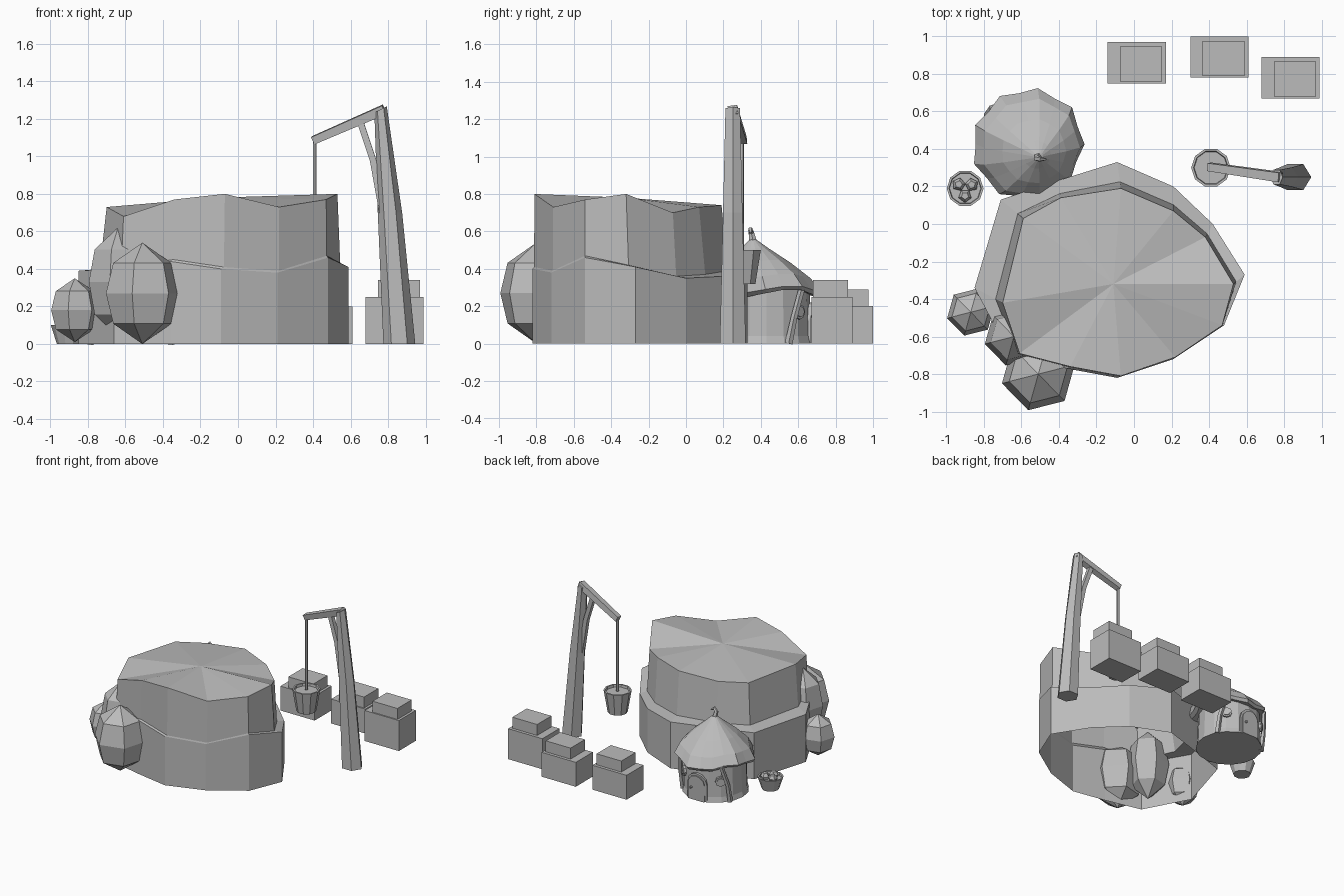
import bpy
import bmesh
import math
from math import sin, cos, pi, radians
from mathutils import Vector

default_cube = bpy.data.objects.get("Cube")
if default_cube:
    bpy.data.objects.remove(default_cube, do_unlink=True)

# One plain grey for everything
grey = bpy.data.materials.new("plain grey")
grey.use_nodes = True
grey.diffuse_color = (0.5, 0.5, 0.5, 1)
grey.node_tree.nodes["Principled BSDF"].inputs["Base Color"].default_value = (0.5, 0.5, 0.5, 1)


def finish(name, bm):
    """Turn a bmesh into a named, flat shaded object."""
    bmesh.ops.recalc_face_normals(bm, faces=bm.faces)
    mesh = bpy.data.meshes.new(name)
    bm.to_mesh(mesh)
    bm.free()
    mesh.materials.append(grey)
    obj = bpy.data.objects.new(name, mesh)
    bpy.context.collection.objects.link(obj)
    return obj


def loft(name, rings, start=None, end=None, loop=False):
    """Skin rings of points; start and end are 'cap' or an apex point."""
    bm = bmesh.new()
    rows = [[bm.verts.new(p) for p in ring] for ring in rings]
    pairs = list(zip(rows, rows[1:]))
    if loop:
        pairs.append((rows[-1], rows[0]))
    for a, b in pairs:
        for i in range(len(a)):
            j = (i + 1) % len(a)
            bm.faces.new((a[i], a[j], b[j], b[i]))
    for row, close in ((rows[0], start), (rows[-1], end)):
        if close == "cap":
            bm.faces.new(row)
        elif close is not None:
            apex = bm.verts.new(close)
            for i in range(len(row)):
                bm.faces.new((row[i], row[(i + 1) % len(row)], apex))
    return finish(name, bm)


def ring(center, rx, ry=None, sides=12, turn=0.0):
    ry = rx if ry is None else ry
    x, y, z = center
    return [(x + rx * cos(turn + 2 * pi * i / sides),
             y + ry * sin(turn + 2 * pi * i / sides), z) for i in range(sides)]


def tube(name, path, radii, sides=6):
    """Round or square bar along a path."""
    pts = [Vector(p) for p in path]
    rings = []
    for i, p in enumerate(pts):
        axis = (pts[min(i + 1, len(pts) - 1)] - pts[max(i - 1, 0)]).normalized()
        side = axis.cross(Vector((0, 1, 0.1))).normalized()
        other = axis.cross(side)
        rings.append([p + radii[i] * (side * cos(2 * pi * (k + 0.5) / sides)
                      + other * sin(2 * pi * (k + 0.5) / sides)) for k in range(sides)])
    return loft(name, rings, "cap", "cap")


def box(name, x0, x1, y0, y1, z0, z1):
    corners = [(x0, y0), (x1, y0), (x1, y1), (x0, y1)]
    return loft(name, [[(x, y, z) for x, y in corners] for z in (z0, z1)], "cap", "cap")


# Two-tier cliff: outer wall, ledge, upper wall and fanned top
lower = [(-.09, .33, .38), (.21, .2, .36), (.42, 0, .35), (.59, -.27, .41),
         (.48, -.54, .46), (.21, -.72, .38), (-.09, -.82, .4), (-.36, -.77, .44),
         (-.66, -.7, .4), (-.85, -.34, .39), (-.71, .13, .38), (-.41, .23, .38)]
upper = [(-.07, .19, .74), (.21, .07, .73), (.38, -.07, .7), (.53, -.32, .8),
         (.47, -.54, .77), (.22, -.71, .73), (-.07, -.81, .8), (-.34, -.76, .77),
         (-.61, -.69, .68), (-.7, -.42, .73), (-.59, .03, .72), (-.39, .14, .72)]
ground = [(x, y, 0) for x, y, z in lower]
foot = [(u[0] * .75 + l[0] * .25, u[1] * .75 + l[1] * .25, l[2] + .01)
        for u, l in zip(upper, lower)]
loft("cliff", [ground, lower, foot, upper], end=(-.11, -.32, .78))

# Boulders leaning on the cliff
boulders = [("front", -.51, -.8, .27, .2, .27), ("middle", -.64, -.6, .33, .16, .29),
            ("side", -.87, -.47, .18, .13, .17)]
for label, x, y, z, r, h in boulders:
    rows = [ring((x, y, z + h * k), r * math.sqrt(1 - k * k), sides=6, turn=.25)
            for k in (-.6, 0, .6)]
    loft(label + "_boulder", rows, (x, y, z - h), (x, y, z + h))

# Stepped crates
crates = [("first", -.14, .75, 0, .2), ("second", .3, .78, 0, .2), ("third", .68, .67, 0, .25)]
for label, x, y, z, h in crates:
    box(label + "_crate", x, x + .31, y, y + .22, z, h)
    box(label + "_crate_lid", x + .065, x + .29, y + .01, y + .195, h, h + .09)

# Crane with beam, brace, rope and bucket
post = [(.86, .25, 0, .085, .08), (.81, .25, .7, .065, .06), (.76, .25, 1.25, .033, .045)]
rows = [ring((x, y, z), a, b, 6) for x, y, z, a, b in post]
rows[-1] = [(x, y, z + (x - .76) * .5) for x, y, z in rows[-1]]
loft("crane_post", rows, "cap", "cap")
tube("crane_beam", [(.78, .25, 1.25), (.4, .305, 1.085)], [.036, .03], 4)
tube("crane_brace", [(.65, .27, 1.19), (.72, .26, .98), (.77, .25, .7)], [.024] * 3, 4)
tube("crane_rope", [(.41, .3, 1.09), (.41, .3, .49)], [.011] * 2)


def pail(name, x, y, z0, z1, r0, r1, sides):
    rows = [ring((x, y, z), r, sides=sides) for z, r in
            ((z0, r0), (z1, r1), (z1, r1 * .88), (z1 - .02, r1 * .85))]
    return loft(name, rows, "cap", "cap")


pail("crane_bucket", .41, .3, .32, .5, .075, .105, 10)

# Fruit basket beside the hut
pail("fruit_basket", -.9, .19, 0, .1, .065, .098, 10)
for n in range(3):
    a = 2 * pi * n / 3 + .5
    x, y = -.9 + .04 * cos(a), .19 + .04 * sin(a)
    rows = [ring((x, y, z), r, sides=5, turn=a) for z, r in ((.08, .03), (.1, .036), (.125, .02))]
    loft("fruit", rows, "cap", "cap")

# Round hut walls
hut = Vector((-.57, .43, 0))
loft("hut_wall", [ring(hut + Vector((0, 0, z)), r, sides=16)
                  for z, r in ((0, .25), (.04, .24), (.34, .23))], "cap", "cap")

# Scalloped roof, its tip pulled toward the cliff
profile = [(.27, .27), (.29, .29), (.36, .255), (.44, .17), (.51, .075), (.55, .025)]
rows = []
for n, (z, r) in enumerate(profile):
    k = (z - .27) / .28
    row = []
    for i in range(18):
        a = 2 * pi * i / 18
        wave = 1 + (.045 * cos(9 * a) + .02 * sin(2 * a)) * (1 - k)
        row.append((hut.x + .06 * k + r * wave * cos(a),
                    hut.y - .07 * k + r * wave * sin(a),
                    z + .02 * sin(a * 3) * (1 - k)))
    rows.append(row)
loft("hut_roof", rows, (hut.x, hut.y, .32), (-.51, .36, .565))
tube("roof_curl", [(-.51, .36, .54), (-.52, .35, .59), (-.5, .345, .61), (-.47, .345, .59)],
     [.022, .016, .014, .006], 5)


def on_wall(angle, radius, z):
    return hut + Vector((radius * cos(angle), radius * sin(angle), z))


def arch(name, angle, wide, z0, z1, r0, r1):
    """Raised plate curved with the wall, round at the top."""
    outline = [(-wide, z0), (wide, z0)]
    outline += [(wide * cos(pi * i / 6), z1 - wide + wide * sin(pi * i / 6)) for i in range(7)]
    rows = [[on_wall(angle + u / .24, r, z) for u, z in outline] for r in (r0, r1)]
    return loft(name, rows, "cap", "cap")


# Door with frame and handle on the back
arch("door_frame", pi / 2, .085, 0, .22, .22, .254)
arch("door", pi / 2, .068, 0, .203, .22, .262)
tube("door_handle", [on_wall(1.4, .255, .1), on_wall(1.4, .272, .1)], [.01] * 2)

# Leaning props and round windows on both sides of the door
for label, side in (("left", 1), ("right", -1)):
    a = pi / 2 - side * radians(61)
    tube(label + "_prop", [on_wall(a, .245, 0), on_wall(a + side * .1, .26, .14),
                           on_wall(a + side * .3, .265, .3)], [.022, .018, .018], 5)
    w = a + side * .3
    for part, r, out in (("window_frame", .04, .25), ("window_pane", .028, .256)):
        rows = [[on_wall(w + r * cos(t * pi / 4) / .24, d, .17 + r * sin(t * pi / 4))
                 for t in range(8)] for d in (.22, out)]
        loft(label + "_" + part, rows, "cap", "cap")
